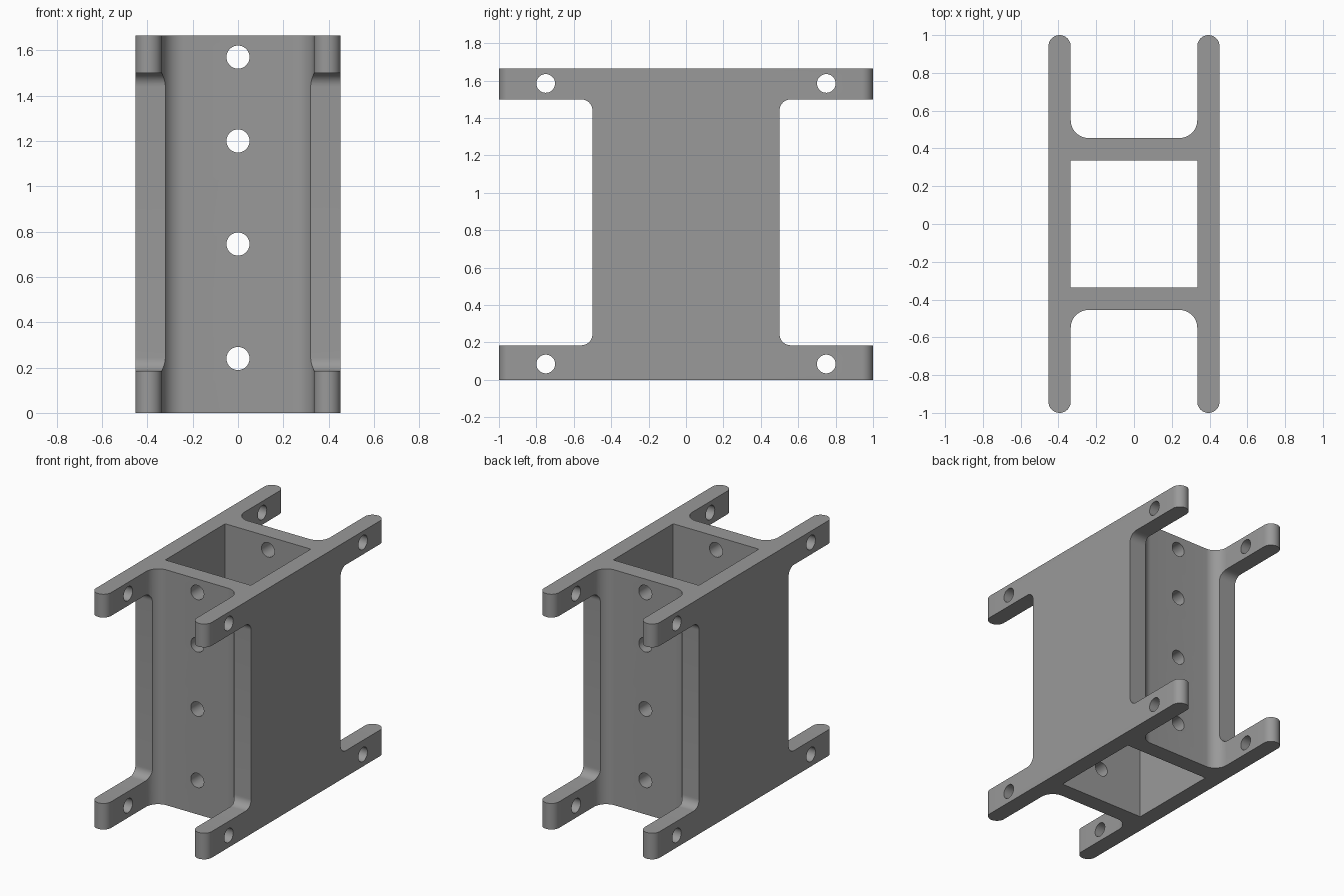
import bpy, bmesh, math
from mathutils import Vector

if "Cube" in bpy.data.objects:
    bpy.data.objects.remove(bpy.data.objects["Cube"])

HEIGHT = 1.665
OUT, INN = 0.453, 0.335          # outer and inner faces of the side plates
WEB = 0.455                      # outer face of the cross webs

gray = bpy.data.materials.new("gray metal")
gray.diffuse_color = (0.32, 0.32, 0.32, 1)
gray.use_nodes = True
gray.node_tree.nodes["Principled BSDF"].inputs["Base Color"].default_value = gray.diffuse_color


def arc(cx, cy, r, a0, a1, n):
    return [(cx + r * math.cos(math.radians(a0 + (a1 - a0) * i / n)),
             cy + r * math.sin(math.radians(a0 + (a1 - a0) * i / n))) for i in range(n + 1)]


def add_prism(bm, pts, axis, lo, hi):
    """Extrude a 2D outline along an axis from lo to hi."""
    place = {'X': lambda a, b, d: (d, a, b),
             'Y': lambda a, b, d: (a, d, b),
             'Z': lambda a, b, d: (a, b, d)}[axis]
    face = bm.faces.new([bm.verts.new(place(a, b, lo)) for a, b in pts])
    ext = bmesh.ops.extrude_face_region(bm, geom=[face])
    verts = [v for v in ext['geom'] if isinstance(v, bmesh.types.BMVert)]
    bmesh.ops.translate(bm, verts=verts, vec=Vector(place(0, 0, hi - lo)))


def make_object(name, bm):
    bmesh.ops.recalc_face_normals(bm, faces=bm.faces)
    mesh = bpy.data.meshes.new(name)
    bm.to_mesh(mesh)
    bm.free()
    mesh.materials.append(gray)
    obj = bpy.data.objects.new(name, mesh)
    bpy.context.collection.objects.link(obj)
    return obj


# H-shaped body: quarter outline with filleted web and rounded plate end
R = (OUT - INN) / 2
F = 0.095
quarter = (arc(OUT - R, 1 - R, R, 0, 180, 20)
           + arc(INN - F, WEB + F, F, 0, -90, 12))
left = [(-x, y) for x, y in reversed(quarter)]
half = quarter + left
outline = half + [(-x, -y) for x, y in half]
bm = bmesh.new()
add_prism(bm, outline, 'Z', 0, HEIGHT)
body = make_object("bracket_body", bm)

# square channel through the middle
bm = bmesh.new()
add_prism(bm, [(-INN, -INN), (INN, -INN), (INN, INN), (-INN, INN)], 'Z', -0.1, HEIGHT + 0.1)
channel = make_object("channel_cutter", bm)

# notches that leave four arms at each end of the plates
Y0, Z0, Z1, N = 0.5, 0.185, 1.5, 0.06
bm = bmesh.new()
for s in (1, -1):
    notch = ([(1.2, Z0)] + arc(Y0 + N, Z0 + N, N, 270, 180, 10)
             + arc(Y0 + N, Z1 - N, N, 180, 90, 10) + [(1.2, Z1)])
    for t in (1, -1):
        add_prism(bm, [(s * y, z) for y, z in notch], 'X', t * 0.3, t * 0.6)
# keep the fillet flanks that lie inside the notch cut
notches = make_object("notch_cutter", bm)

# bolt holes through the webs
bm = bmesh.new()
for z in (0.24, 0.745, 1.2, 1.57):
    add_prism(bm, arc(0, z, 0.051, 0, 350, 35), 'Y', -0.7, 0.7)
web_holes = make_object("web_hole_cutter", bm)

# bolt holes through the arms
bm = bmesh.new()
for y in (-0.75, 0.75):
    for z in (0.085, 1.585):
        add_prism(bm, arc(y, z, 0.05, 0, 350, 35), 'X', -0.6, 0.6)
arm_holes = make_object("arm_hole_cutter", bm)

# cut everything and drop the helpers
bpy.context.view_layer.objects.active = body
body.select_set(True)
for cutter in (channel, notches, web_holes, arm_holes):
    cutter.hide_render = True
    mod = body.modifiers.new(cutter.name, 'BOOLEAN')
    mod.operation, mod.solver, mod.object = 'DIFFERENCE', 'EXACT', cutter
    bpy.ops.object.modifier_apply(modifier=mod.name)
    bpy.data.objects.remove(cutter)

bpy.ops.object.shade_smooth_by_angle(angle=math.radians(30))
